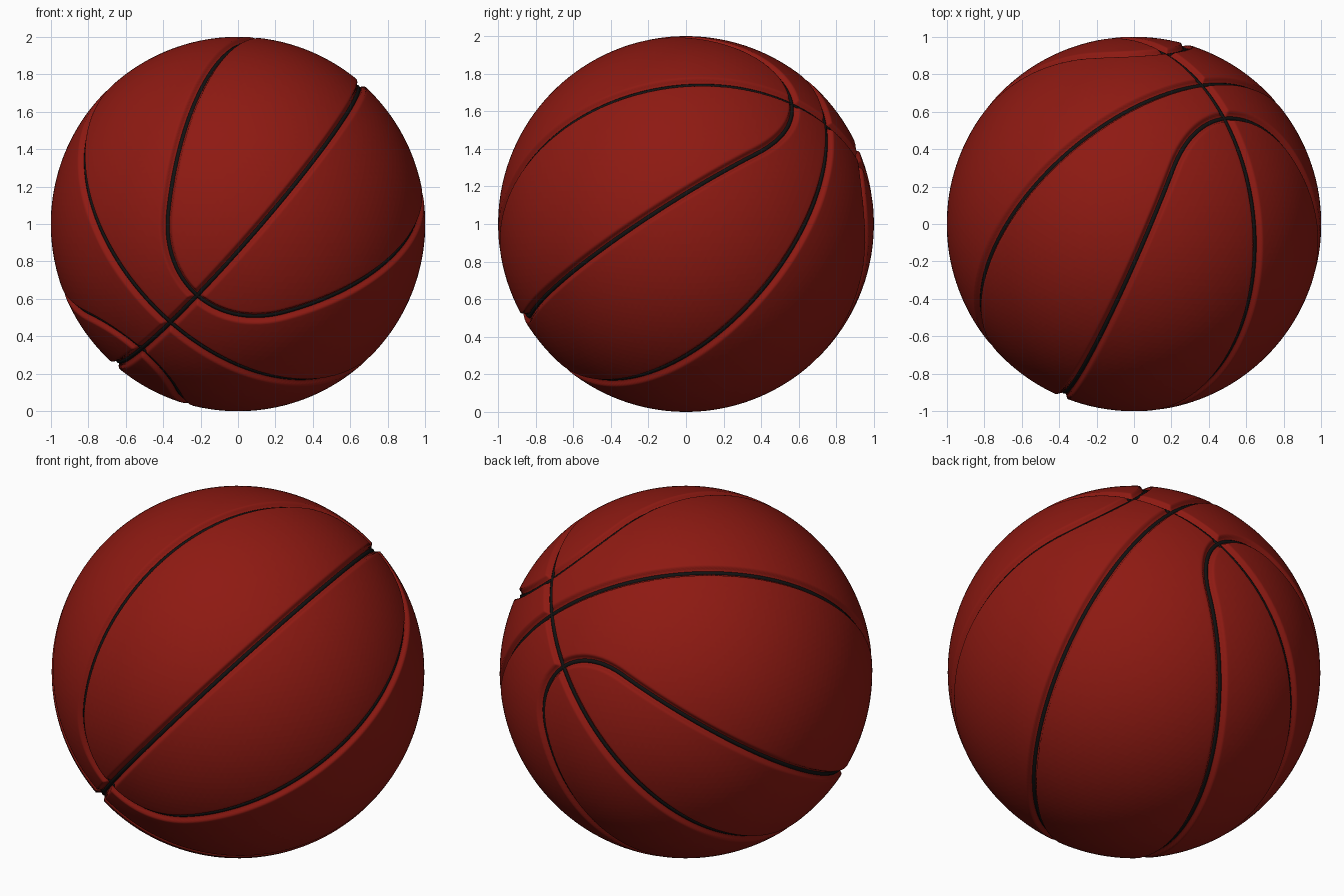
import bpy, bmesh
from math import sin, cos, tan, pi, radians, asin
from mathutils import Vector, kdtree

if "Cube" in bpy.data.objects:
    bpy.data.objects.remove(bpy.data.objects["Cube"])

CENTRE = Vector((0, 0, 1))

# tilted frame of the ball: U is where the two great circles cross
A = Vector((-0.750, -0.098, 0.654)).normalized()
B = Vector((0.549, -0.645, 0.533))
B = (B - A * B.dot(A)).normalized()
U = A.cross(B)


def material(name, rgb):
    m = bpy.data.materials.new(name)
    m.diffuse_color = (*rgb, 1)
    m.use_nodes = True
    m.node_tree.nodes["Principled BSDF"].inputs["Base Color"].default_value = m.diffuse_color
    return m


def great_circle(p, q, n=1200):
    return [p * cos(2 * pi * i / n) + q * sin(2 * pi * i / n) for i in range(n)]


def curved_loop(theta, tip, side):
    """Closed seam: great-circle flanks at angle theta, joined by rounded tips."""
    b0 = tip / (1 - sin(theta))
    r = b0 * sin(theta)
    quarter = []
    n = 100
    for i in range(n):
        f = (pi / 2 - theta) * i / n
        a, b = r * sin(f), b0 - r * cos(f)
        quarter.append((max(0, 1 - a * a - b * b) ** 0.5, a, b))
    start = asin(r * cos(theta) / sin(theta))
    for i in range(201):
        s = start + (pi / 2 - start) * i / 200
        quarter.append((cos(s), sin(s) * sin(theta), sin(s) * cos(theta)))
    half = quarter + [(-u, a, b) for u, a, b in quarter[-2::-1]]
    full = half + [(u, -a, b) for u, a, b in half[-2:0:-1]]
    return [(U * u + A * a + B * (b * side)).normalized() for u, a, b in full]


seams = {
    "seam_circle_one": great_circle(U, B),
    "seam_circle_two": great_circle(U, A),
    "seam_wide_loop": curved_loop(radians(45), 0.246, 1),
    "seam_narrow_loop": curved_loop(radians(32.8), 0.32, -1),
}
points = [p for s in seams.values() for p in s]
tree = kdtree.KDTree(len(points))
for i, p in enumerate(points):
    tree.insert(p, i)
tree.balance()


def seam_distance(p):
    return tree.find(p)[2]


# ball body: sphere refined along the seams, then grooved
bm = bmesh.new()
bmesh.ops.create_icosphere(bm, subdivisions=6, radius=1)
near = {f for f in bm.faces if seam_distance(f.calc_center_median().normalized()) < 0.06}
edges = list({e for f in near for e in f.edges})
bmesh.ops.subdivide_edges(bm, edges=edges, cuts=3, use_grid_fill=True)
for v in bm.verts:
    d = v.co.normalized()
    t = min(1, max(0, (0.034 - seam_distance(d)) / 0.022))
    v.co = d * (1 - 0.025 * t * t * (3 - 2 * t))
for f in bm.faces:
    f.smooth = seam_distance(f.calc_center_median().normalized()) < 0.06
bmesh.ops.triangulate(bm, faces=[f for f in bm.faces if len(f.verts) > 4])
mesh = bpy.data.meshes.new("ball_body")
bm.to_mesh(mesh)
bm.free()
mesh.materials.append(material("red_rubber", (0.27, 0.010, 0.006)))
body = bpy.data.objects.new("ball_body", mesh)
body.location = CENTRE
bpy.context.collection.objects.link(body)

# black seam strips lying in the grooves
black = material("black_rubber", (0.006, 0.006, 0.006))
for name, path in seams.items():
    path = path[::2]
    n, k, rad = len(path), 8, 0.0135
    verts, faces = [], []
    for i, p in enumerate(path):
        along = (path[(i + 1) % n] - path[i - 1]).normalized()
        across = along.cross(p).normalized()
        for j in range(k):
            w = 2 * pi * j / k
            verts.append(p * (0.968 + rad * sin(w)) + across * (rad * cos(w)))
            j2, i2 = (j + 1) % k, (i + 1) % n
            faces.append((i * k + j, i * k + j2, i2 * k + j2, i2 * k + j))
    m = bpy.data.meshes.new(name)
    m.from_pydata(verts, [], faces)
    bm = bmesh.new()
    bm.from_mesh(m)
    bmesh.ops.recalc_face_normals(bm, faces=bm.faces)
    for f in bm.faces:
        f.smooth = True
    bm.to_mesh(m)
    bm.free()
    m.materials.append(black)
    strip = bpy.data.objects.new(name, m)
    strip.location = CENTRE
    bpy.context.collection.objects.link(strip)
